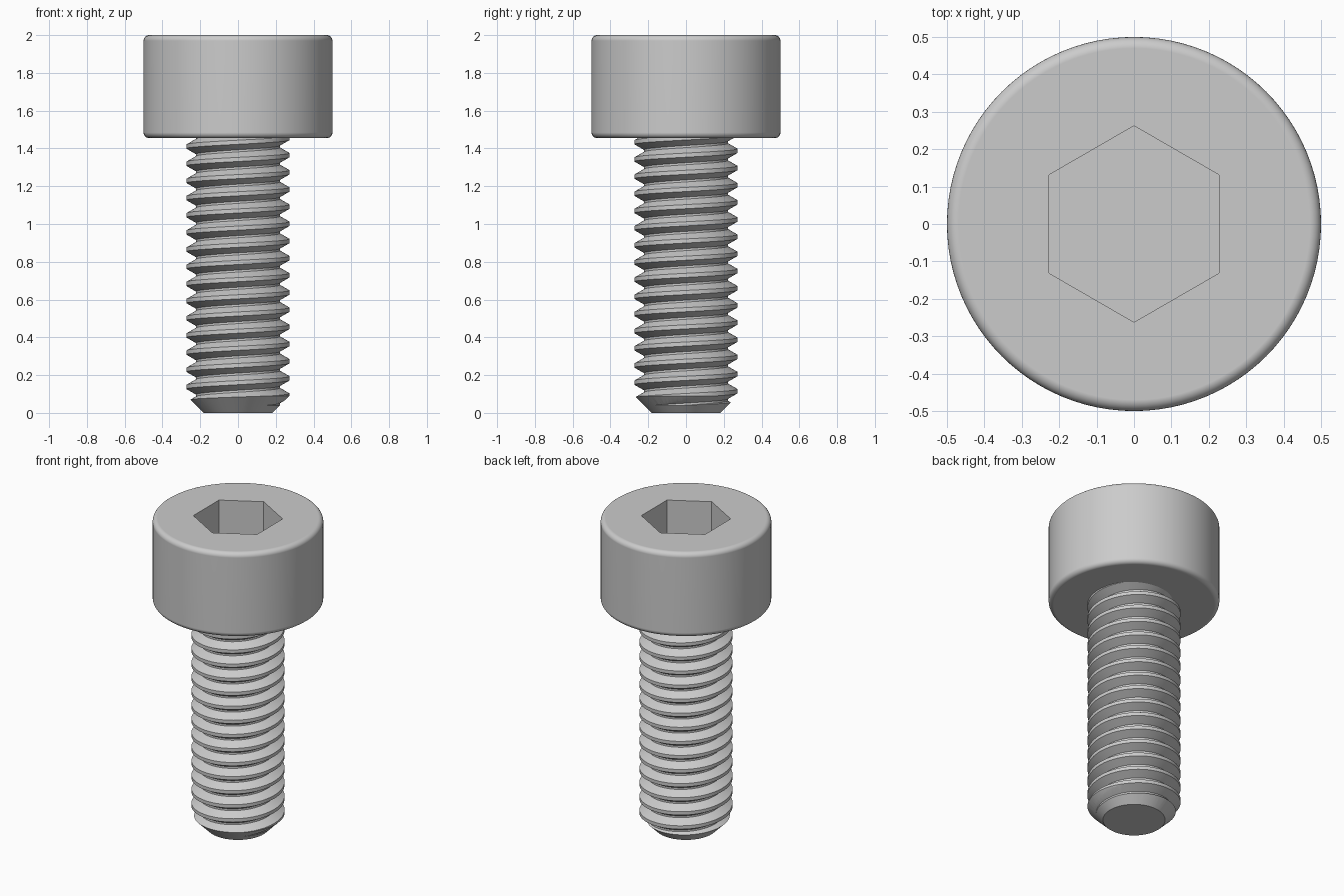
import bpy, bmesh, math

if "Cube" in bpy.data.objects:
    bpy.data.objects.remove(bpy.data.objects["Cube"])

steel = bpy.data.materials.new("steel_grey")
steel.diffuse_color = (0.6, 0.6, 0.6, 1)
steel.use_nodes = True
steel.node_tree.nodes["Principled BSDF"].inputs["Base Color"].default_value = steel.diffuse_color

HEAD_R, HEAD_Z, TOP_Z = 0.5, 1.4545, 2.0
CREST_R, ROOT_R, PITCH = 0.2727, 0.222, 1 / 11
TURN_SEGS = 72


def finish(bm, name):
    bmesh.ops.recalc_face_normals(bm, faces=bm.faces[:])
    mesh = bpy.data.meshes.new(name)
    bm.to_mesh(mesh)
    bm.free()
    mesh.materials.append(steel)
    ob = bpy.data.objects.new(name, mesh)
    bpy.context.collection.objects.link(ob)
    return ob


def lathe(name, profile, segs):
    """Closed solid of revolution; profile runs bottom to top, (r, z)."""
    bm = bmesh.new()
    rings = [[bm.verts.new((r * math.cos(2 * math.pi * i / segs),
                            r * math.sin(2 * math.pi * i / segs), z))
              for i in range(segs)] for r, z in profile]
    for a, b in zip(rings, rings[1:]):
        for i in range(segs):
            j = (i + 1) % segs
            bm.faces.new((a[i], a[j], b[j], b[i]))
    bm.faces.new(rings[0][::-1])
    bm.faces.new(rings[-1])
    return finish(bm, name)


def cut(ob, cutter, operation):
    mod = ob.modifiers.new("cut", 'BOOLEAN')
    mod.operation, mod.object, mod.solver = operation, cutter, 'EXACT'
    bpy.context.view_layer.objects.active = ob
    bpy.ops.object.modifier_apply(modifier=mod.name)
    bpy.data.objects.remove(cutter)


def smooth(ob):
    bpy.ops.object.select_all(action='DESELECT')
    ob.select_set(True)
    bpy.context.view_layer.objects.active = ob
    bpy.ops.object.shade_smooth_by_angle(angle=math.radians(30))
    mod = ob.modifiers.new("even_shading", 'WEIGHTED_NORMAL')
    mod.keep_sharp = True


# Head: cylinder with rounded rims
def rim(z, fillet, start):
    return [(HEAD_R - fillet + fillet * math.cos(a), z + fillet * math.sin(a))
            for a in (math.radians(start + 15 * k) for k in range(7))]


head = lathe("head", rim(HEAD_Z + 0.03, 0.03, -90) + rim(TOP_Z - 0.03, 0.03, 0), 96)

# Hexagonal socket with corners toward front and back
bm = bmesh.new()
SOCKET_R, SOCKET_DEPTH = 0.2624, 0.26
corners = [(SOCKET_R * math.sin(k * math.pi / 3), SOCKET_R * math.cos(k * math.pi / 3))
           for k in range(6)]
low = [bm.verts.new((x, y, TOP_Z - SOCKET_DEPTH)) for x, y in corners]
high = [bm.verts.new((x, y, TOP_Z + 0.1)) for x, y in corners]
bm.faces.new(low)
bm.faces.new(high)
for i in range(6):
    j = (i + 1) % 6
    bm.faces.new((low[i], low[j], high[j], high[i]))
cut(head, finish(bm, "socket_cutter"), 'DIFFERENCE')
smooth(head)

# Threaded shank: blunt crests and narrow roots swept along a right-handed helix
tooth = [(-0.12, CREST_R), (0.12, CREST_R), (0.44, ROOT_R), (0.56, ROOT_R)]
PHASE = 0.001
bm = bmesh.new()
rows = []
for turn in range(-3, 19):
    for off, r in tooth:
        row = []
        for i in range(TURN_SEGS):
            f = i / TURN_SEGS
            a = 2 * math.pi * f
            row.append(bm.verts.new((r * math.cos(a), r * math.sin(a),
                                     PHASE + PITCH * (turn + off + f))))
        rows.append(row)


def grid_vert(m, i):
    # one full turn further round is one pitch further up
    return rows[m][i] if i < TURN_SEGS else rows[m + 4][0]


for m in range(len(rows) - 1):
    for i in range(TURN_SEGS):
        if i == TURN_SEGS - 1 and m + 5 >= len(rows):
            continue
        bm.faces.new((grid_vert(m, i), grid_vert(m, i + 1),
                      grid_vert(m + 1, i + 1), grid_vert(m + 1, i)))

# Close both ends of the sweep with fans
open_edges = [e for e in bm.edges if len(e.link_faces) == 1]
for is_top in (False, True):
    ring = [e for e in open_edges if (e.verts[0].co.z > 0.8) == is_top]
    mid_z = sum(e.verts[0].co.z for e in ring) / len(ring)
    centre = bm.verts.new((0, 0, mid_z))
    for e in ring:
        bm.faces.new((e.verts[0], e.verts[1], centre))
shank = finish(bm, "threaded_shank")

# Trim the shank to length with a chamfered tip
tip = lathe("tip_trim", [(0.182, 0), (0.29, 0.108), (0.29, HEAD_Z + 0.02)], TURN_SEGS)
cut(shank, tip, 'INTERSECT')
smooth(shank)
